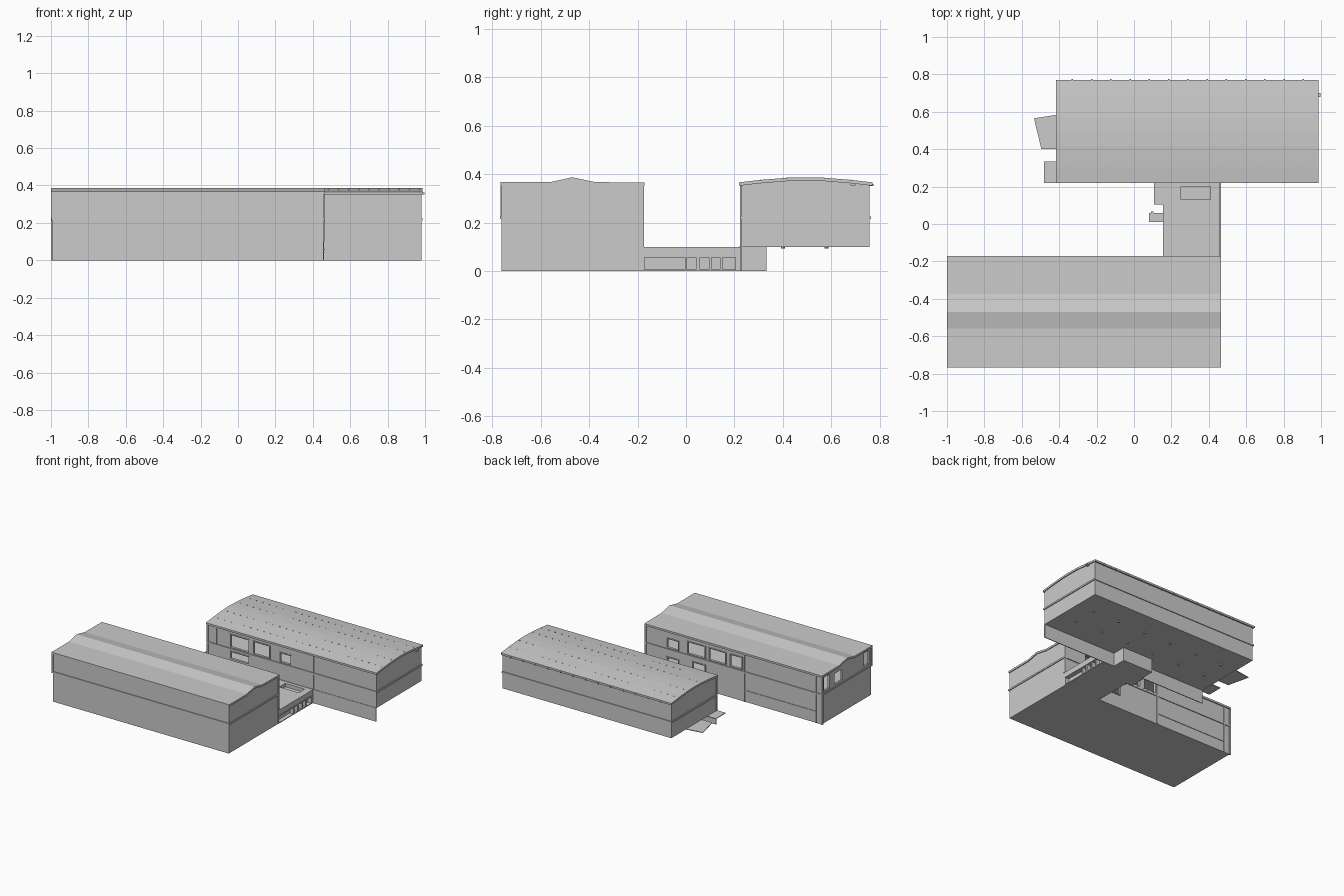
import bpy, bmesh

if "Cube" in bpy.data.objects:
    bpy.data.objects.remove(bpy.data.objects["Cube"])


def finish(name, bm):
    bmesh.ops.recalc_face_normals(bm, faces=bm.faces)
    me = bpy.data.meshes.new(name)
    bm.to_mesh(me)
    bm.free()
    ob = bpy.data.objects.new(name, me)
    bpy.context.collection.objects.link(ob)
    return ob


def add_box(bm, x0, x1, y0, y1, z0, z1):
    v = bmesh.ops.create_cube(bm, size=1)["verts"]
    for p in v:
        p.co.x = (x0 + x1) / 2 + p.co.x * (x1 - x0)
        p.co.y = (y0 + y1) / 2 + p.co.y * (y1 - y0)
        p.co.z = (z0 + z1) / 2 + p.co.z * (z1 - z0)


def boxes(name, items):
    bm = bmesh.new()
    for b in items:
        add_box(bm, *b)
    return finish(name, bm)


def extrude_x(name, pts, x0, x1):
    """Closed y-z outline swept along x."""
    bm = bmesh.new()
    f = bm.faces.new([bm.verts.new((x0, y, z)) for y, z in pts])
    r = bmesh.ops.extrude_face_region(bm, geom=[f])
    for g in r["geom"]:
        if isinstance(g, bmesh.types.BMVert):
            g.co.x = x1
    return finish(name, bm)


def cut(ob, items):
    """Subtract each box and bake the result."""
    cutters = []
    for b in items:
        c = boxes("cutter", [b])
        c.hide_render = True
        m = ob.modifiers.new("cut", "BOOLEAN")
        m.operation, m.solver, m.object = "DIFFERENCE", "EXACT", c
        cutters.append(c)
    dg = bpy.context.evaluated_depsgraph_get()
    me = bpy.data.meshes.new_from_object(ob.evaluated_get(dg))
    ob.modifiers.clear()
    ob.data = me
    for c in cutters:
        bpy.data.objects.remove(c)


def frame(x0, x1, z0, z1, y0, y1, t=0.007):
    """Four bars around a wall opening that faces along y."""
    return [(x0 - t, x0, y0, y1, z0 - t, z1 + t), (x1, x1 + t, y0, y1, z0 - t, z1 + t),
            (x0, x1, y0, y1, z1, z1 + t), (x0, x1, y0, y1, z0 - t, z0)]


def band(x0, x1, y0, y1, z0, z1, t=0.006):
    """Ledge running round the four walls of a building."""
    return [(x0 - t, x1 + t, y0 - t, y0 + .002, z0, z1), (x0 - t, x1 + t, y1 - .002, y1 + t, z0, z1),
            (x0 - t, x0 + .002, y0, y1, z0, z1), (x1 - .002, x1 + t, y0, y1, z0, z1)]


def roof(name, top, x0, x1, t=0.014):
    under = [(y, z - t) for y, z in reversed(top)]
    return extrude_x(name, top + under, x0, x1)


# ---------- front building ----------
FX0, FX1, FY0, FY1 = -.992, .458, -.762, -.18
front_top = [(FY0, .36), (-.56, .36), (-.47, .379), (-.375, .36), (FY1, .36)]
front = extrude_x("front_building_walls", [(FY0, 0)] + front_top + [(FY1, 0)], FX0, FX1)
wins_f = [(.19, .28, .235, .30), (-.03, .11, .235, .32), (-.2, -.065, .235, .32), (-.335, -.24, .235, .32),
          (.19, .28, .105, .16), (-.03, .07, .105, .18)]
end_win = [(-.735, -.68, .24, .34), (-.42, -.33, .24, .32), (-.27, -.205, .24, .34)]
cut(front, [(FX0 + .014, FX1 - .014, FY0 + .014, FY1 - .014, .012, .205),
            (FX0 + .014, FX1 - .014, FY0 + .014, FY1 - .014, .217, .345)]
    + [(a, b, FY1 - .03, FY1 + .02, c, d) for a, b, c, d in wins_f]
    + [(FX0 - .02, FX0 + .03, a, b, c, d) for a, b, c, d in end_win])
roof("front_building_roof",
     [(-.767, .367), (-.56, .367), (-.47, .387), (-.375, .367), (-.172, .365)], -1, .464)
boxes("front_building_ledge", band(FX0, FX1, FY0, FY1, .214, .226))
boxes("front_building_window_frames",
      [f for w in wins_f for f in frame(*w, FY1 - .01, FY1 + .004)])
# drain posts on corners and along the courtyard wall
boxes("front_building_posts",
      [(-1, -.988, FY0 - .005, FY0 + .008, .226, .355), (-1, -.988, FY1 - .008, FY1 + .006, 0, .355),
       (-.36, -.35, FY1 - .002, FY1 + .006, 0, .355), (-.95, -.94, FY1 - .002, FY1 + .006, 0, .355),
       (FX1 - .008, FX1 + .004, FY1 - .008, FY1 + .006, .1, .355)])
# kick rail low on the courtyard wall
boxes("front_building_rail", [(-.94, -.36, FY1 - .002, FY1 + .004, .08, .087)])

# ---------- raised back building ----------
BX0, BX1, BY0, BY1 = -.41, .98, .228, .758
curve = [(.0, .366), (.16, .376), (.36, .385), (.5, .387), (.64, .385), (.84, .376), (1, .366)]
back_top = [(BY0 + t * (BY1 - BY0), z - .007) for t, z in curve]
back = extrude_x("back_building_walls", [(BY0, .1)] + back_top + [(BY1, .1)], BX0, BX1)
wins_b = [(-.22, -.07, .235, .325), (-.03, .1, .235, .325), (.19, .275, .235, .30), (-.22, -.07, .15, .2)]
cut(back, [(BX0 + .014, BX1 - .014, BY0 + .014, BY1 - .014, .112, .205),
           (BX0 + .014, BX1 - .014, BY0 + .014, BY1 - .014, .217, .345)]
    + [(a, b, BY0 - .02, BY0 + .03, c, d) for a, b, c, d in wins_b])
roof("back_building_roof", [(.219 + t * .551, z) for t, z in curve], -.418, .987)
boxes("back_building_ledge", band(BX0, BX1, BY0, BY1, .214, .226))
boxes("back_building_window_frames",
      [f for w in wins_b for f in frame(*w, BY0 - .004, BY0 + .01)])
boxes("back_building_posts",
      [(BX0 - .004, BX0 + .008, BY0 - .006, BY0 + .006, .1, .355), (-.34, -.332, BY0 - .005, BY0 + .002, .226, .355),
       (.46, .466, BY0 - .005, BY0 + .002, 0, .355)])
# thin skirt wall carrying the courtyard face down to the ground
boxes("back_building_skirt", [(BX0, BX1, .225, .231, 0, .102)])
# lamp at the right end
boxes("end_lamp", [(.975, .998, .68, .7, .352, .362)])
# eave brackets and roof fasteners
boxes("eave_brackets", [(x - .004, x + .004, .755, .774, .35, .36)
                        for x in [-.33 + i * .103 for i in range(13)]])
boxes("roof_fasteners", [(x - .003, x + .003, y - .002, y + .002, z - .004, z + .002)
                         for y, z in ((.307, .376), (.417, .385), (.571, .385), (.682, .376))
                         for x in [-.38 + i * .054 for i in range(26)]])

# studs under the raised floor
bm = bmesh.new()
for i in range(6):
    for y in (.4, .58):
        v = bmesh.ops.create_cone(bm, cap_ends=True, segments=10, radius1=.008, radius2=.008, depth=.012)["verts"]
        bmesh.ops.translate(bm, verts=v, vec=(-.28 + i * .225, y, .098))
finish("floor_studs", bm)

# bent floor flaps at the left end
bm = bmesh.new()
for pts in ([(-.405, .40), (-.495, .40), (-.535, .565), (-.405, .585)],
            [(-.405, .22), (-.48, .22), (-.48, .335), (-.405, .335)]):
    f = bm.faces.new([bm.verts.new((x, y, .098)) for x, y in pts])
    r = bmesh.ops.extrude_face_region(bm, geom=[f])
    for g in r["geom"]:
        if isinstance(g, bmesh.types.BMVert):
            g.co.z = .103
finish("floor_flaps", bm)

# ---------- connecting passage ----------
link = boxes("passage_block", [(.155, .46, -.181, .226, 0, .1)])
cut(link, [(.43, .48, a, b, .006, .056) for a, b in
           ((-.172, -.005), (.005, .042), (.058, .095), (.105, .14), (.15, .205))]
    + [(.25, .41, .13, .2, .075, .12)])
boxes("passage_side_bay", [(.107, .157, .105, .226, 0, .099)])
boxes("passage_under_bay", [(.12, .37, .23, .333, 0, .101)])
boxes("passage_band", [(.456, .464, -.175, .222, .056, .061)])
# small canopy with lamp on the courtyard side
boxes("courtyard_canopy", [(.08, .158, .01, .058, .062, .072), (.09, .105, .055, .066, .062, .07)])
